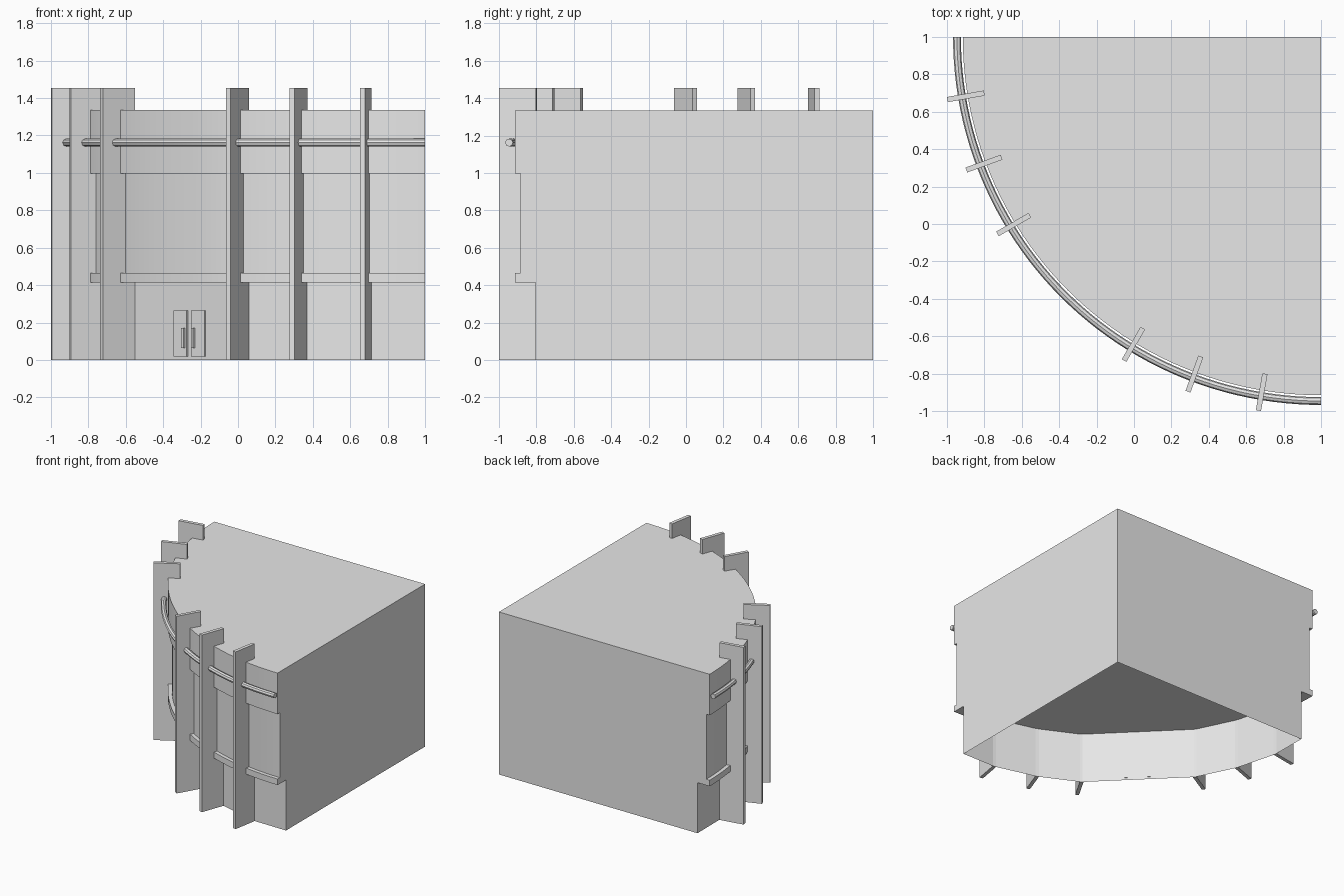
import bpy
import bmesh
from math import sin, cos, radians, pi
from mathutils import Matrix

if "Cube" in bpy.data.objects:
    bpy.data.objects.remove(bpy.data.objects["Cube"])

GREY = (0.8, 0.8, 0.8)
grey = bpy.data.materials.new("plain grey")
grey.use_nodes = True
grey.diffuse_color = (*GREY, 1)
grey.node_tree.nodes["Principled BSDF"].inputs["Base Color"].default_value = (*GREY, 1)


def polar(radius, angle):
    """Point measured from the square corner, the centre of all arcs."""
    return 1 - radius * cos(angle), 1 - radius * sin(angle)


def arc(radius, steps=48):
    return [polar(radius, pi / 2 * i / steps) for i in range(steps + 1)]


def finish(name, bm):
    mesh = bpy.data.meshes.new(name)
    bmesh.ops.recalc_face_normals(bm, faces=bm.faces)
    bm.to_mesh(mesh)
    bm.free()
    mesh.materials.append(grey)
    obj = bpy.data.objects.new(name, mesh)
    bpy.context.collection.objects.link(obj)
    return obj


def smooth(obj):
    bpy.ops.object.select_all(action='DESELECT')
    obj.select_set(True)
    bpy.context.view_layer.objects.active = obj
    bpy.ops.object.shade_smooth_by_angle(angle=radians(25))


def wedge(name, outline, z0, z1, open_bottom=False):
    """Upright prism closed by the square corner."""
    bm = bmesh.new()
    floor = bm.faces.new([bm.verts.new((x, y, z0)) for x, y in outline + [(1, 1)]])
    result = bmesh.ops.extrude_face_region(bm, geom=[floor], use_keep_orig=True)
    moved = [v for v in result["geom"] if isinstance(v, bmesh.types.BMVert)]
    bmesh.ops.translate(bm, verts=moved, vec=(0, 0, z1 - z0))
    if open_bottom:
        bmesh.ops.delete(bm, geom=[floor], context='FACES_ONLY')
    return finish(name, bm)


def radial_box(name, radius, angle, size, z, turn, shift=0):
    """Box on the arc, local x pointing inward, shifted sideways."""
    x, y = polar(radius, angle)
    bm = bmesh.new()
    bmesh.ops.create_cube(bm, size=1)
    place = (Matrix.Translation((x, y, z)) @ Matrix.Rotation(turn, 4, 'Z')
             @ Matrix.Translation((0, shift, 0)) @ Matrix.Diagonal((*size, 1)))
    bmesh.ops.transform(bm, matrix=place, verts=bm.verts)
    return finish(name, bm)


# Fin positions and headings, mirrored about the diagonal
fins = [(9.5, 10), (20.6, 20), (31.4, 30)]
fins += [(90 - a, 90 - t) for a, t in reversed(fins)]

# Faceted hollow base, with a corner behind each fin
base_outline = [(-0.805, 1)] + [polar(1.827, radians(a)) for a, t in fins] + [(1, -0.805)]
wedge("faceted_base", base_outline, 0, 0.415, open_bottom=True)

# Curved storeys
smooth(wedge("lower_band", arc(1.915), 0.415, 0.465))
smooth(wedge("middle_wall", arc(1.885), 0.465, 0.998))
smooth(wedge("upper_band", arc(1.915), 0.998, 1.335))

# Upright fins
for i, (a, t) in enumerate(fins):
    radial_box(f"fin_{i + 1}", 1.925, radians(a), (0.2, 0.028, 1.455), 0.7275, radians(t))

# Round rail running through the fins
curve = bpy.data.curves.new("rail", 'CURVE')
curve.dimensions = '3D'
curve.bevel_depth = 0.021
curve.bevel_resolution = 2
curve.use_fill_caps = True
points = arc(1.946)
spline = curve.splines.new('POLY')
spline.points.add(len(points) - 1)
for p, (x, y) in zip(spline.points, points):
    p.co = (x, y, 1.162, 1)
curve.materials.append(grey)
rail = bpy.data.objects.new("rail", curve)
bpy.context.collection.objects.link(rail)
bpy.ops.object.select_all(action='DESELECT')
rail.select_set(True)
bpy.context.view_layer.objects.active = rail
bpy.ops.object.convert(target='MESH')
smooth(bpy.context.view_layer.objects.active)

# Double door with handles on the diagonal wall
wall = 1.827 * cos(radians(45 - 31.4))
for side, s in (("left", -1), ("right", 1)):
    radial_box(f"{side}_door", wall + 0.004, pi / 4, (0.012, 0.1, 0.245), 0.142, pi / 4, s * 0.067)
    radial_box(f"{side}_handle", wall + 0.015, pi / 4, (0.016, 0.018, 0.105), 0.118, pi / 4, s * 0.037)
